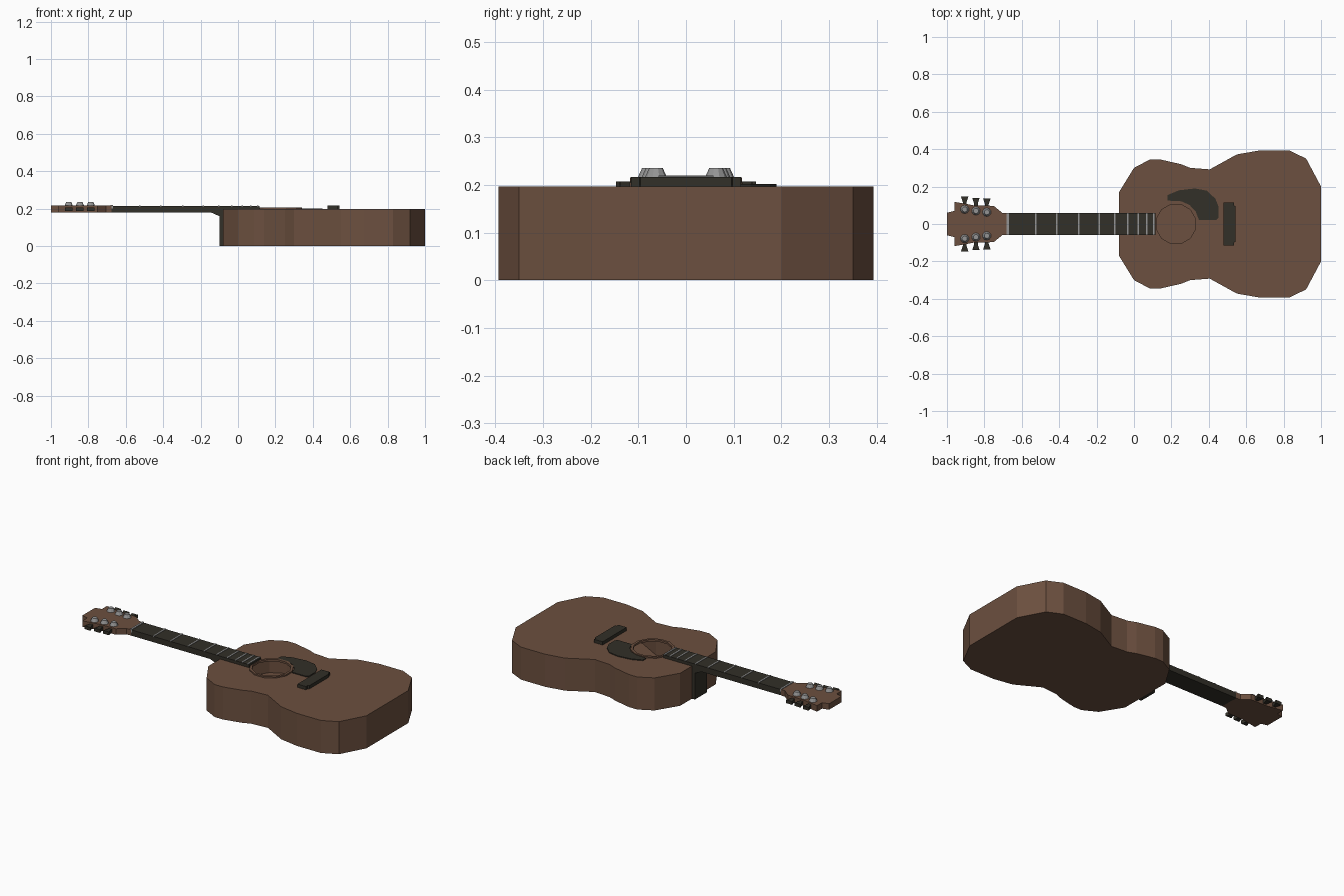
import bpy, bmesh, math
from mathutils import Matrix

if "Cube" in bpy.data.objects:
    bpy.data.objects.remove(bpy.data.objects["Cube"])


def material(name, rgb):
    m = bpy.data.materials.new(name)
    m.diffuse_color = (*rgb, 1)
    m.use_nodes = True
    m.node_tree.nodes["Principled BSDF"].inputs["Base Color"].default_value = m.diffuse_color
    return m


WOOD = material("brown_wood", (0.15, 0.08, 0.05))
DARK = material("dark_wood", (0.032, 0.029, 0.021))
METAL = material("metal", (0.3, 0.3, 0.3))


def finish(name, bm, mat):
    bmesh.ops.recalc_face_normals(bm, faces=bm.faces)
    me = bpy.data.meshes.new(name)
    bm.to_mesh(me)
    bm.free()
    me.materials.append(mat)
    ob = bpy.data.objects.new(name, me)
    bpy.context.collection.objects.link(ob)
    return ob


def prism(name, pts, z0, z1, mat):
    """Extrude an xy outline between two heights."""
    bm = bmesh.new()
    f = bm.faces.new([bm.verts.new((x, y, z0)) for x, y in pts])
    r = bmesh.ops.extrude_face_region(bm, geom=[f])
    bmesh.ops.translate(bm, vec=(0, 0, z1 - z0),
                        verts=[v for v in r["geom"] if isinstance(v, bmesh.types.BMVert)])
    return finish(name, bm, mat)


def box(name, x0, x1, y0, y1, z0, z1, mat):
    return prism(name, [(x0, y0), (x1, y0), (x1, y1), (x0, y1)], z0, z1, mat)


def mirrored(half):
    return half + [(x, -y) for x, y in reversed(half)]


def circle(r, n=12):
    return [(HOLE_X + r * math.cos(2 * math.pi * (i + .5) / n),
             r * math.sin(2 * math.pi * (i + .5) / n)) for i in range(n)]


HOLE_X, TOP, BOARD = 0.224, 0.197, 0.215

# Hollow body shell with an open sound hole in the top
outline = mirrored([(-.08, .17), (0, .30), (.085, .345), (.14, .345), (.25, .32), (.30, .30),
                    (.405, .292), (.55, .372), (.67, .393), (.83, .393), (.92, .35), (1, .2)])
bm = bmesh.new()
low = [bm.verts.new((x, y, 0)) for x, y in outline]
high = [bm.verts.new((x, y, TOP)) for x, y in outline]
bm.faces.new(low)
n = len(outline)
for i in range(n):
    j = (i + 1) % n
    bm.faces.new((low[i], low[j], high[j], high[i]))
hole = [bm.verts.new((x, y, TOP)) for x, y in circle(.108)]
edges = [bm.edges.get((high[i], high[(i + 1) % n])) for i in range(n)]
edges += [bm.edges.new((hole[i], hole[(i + 1) % len(hole)])) for i in range(len(hole))]
fill = bmesh.ops.triangle_fill(bm, use_beauty=True, use_dissolve=False, edges=edges)
inside = [f for f in fill["geom"] if isinstance(f, bmesh.types.BMFace)
          and all(v in hole for v in f.verts)]
bmesh.ops.delete(bm, geom=inside, context='FACES_ONLY')
finish("body", bm, WOOD)

# Sound hole ring
bm = bmesh.new()
loops = [[bm.verts.new((x, y, z)) for x, y in circle(r)]
         for r, z in ((.108, TOP - .004), (.108, .205), (.123, .205), (.123, TOP - .004))]
for k in range(4):
    a, b = loops[k], loops[(k + 1) % 4]
    for i in range(12):
        j = (i + 1) % 12
        bm.faces.new((a[i], a[j], b[j], b[i]))
finish("sound_hole_ring", bm, WOOD)

# Pickguard hugging the ring
arc = [(HOLE_X + .125 * math.cos(math.radians(a)), .125 * math.sin(math.radians(a)))
       for a in (10, 32, 54, 76, 98)]
prism("pickguard", [(.18, .125), (.18, .155), (.24, .18), (.325, .19), (.39, .178), (.435, .135),
                    (.452, .093), (.452, .035), (.44, .022)] + arc, TOP - .001, .202, DARK)

# Bridge
prism("bridge", mirrored([(.478, .115), (.535, .115), (.535, .098), (.544, .095)])
      , TOP - .001, BOARD + .002, DARK)

# Neck with heel: side profile extruded across y, over-body part is the fingerboard
profile = [(-.68, .18), (-.145, .18), (-.1, .16), (-.1, 0), (-.079, 0), (-.079, TOP),
           (.115, TOP), (.115, BOARD), (-.68, BOARD)]
neck = prism("neck", profile, -.058, .058, DARK)
neck.data.transform(Matrix.Rotation(math.pi / 2, 4, 'X'))

# Nut and frets
box("nut", -.681, -.669, -.058, .058, .2, BOARD + .005, METAL)
for x in (-.525, -.412, -.295, -.187, -.103, -.033, .022, .068, .105):
    box("fret", x - .004, x + .004, -.058, .058, BOARD - .003, BOARD + .003, METAL)

# Headstock
prism("headstock", mirrored([(-1, .06), (-.96, .07), (-.96, .118), (-.9, .108), (-.86, .1),
                             (-.75, .097), (-.705, .06), (-.677, .058)]), .18, .216, WOOD)

# Tuning posts and flared keys on both sides
for x, y, tip in ((-.905, .078, .147), (-.845, .07, .14), (-.787, .063, .137)):
    for s in (1, -1):
        bm = bmesh.new()
        bmesh.ops.create_cone(bm, cap_ends=True, segments=10, radius1=.024, radius2=.014,
                              depth=.022, matrix=Matrix.Translation((x, s * y, .225)))
        finish("tuning_post", bm, METAL)
        prism("tuning_key", [(x - .01, s * .09), (x + .01, s * .09), (x + .01, s * (tip - .03)),
                             (x + .02, s * tip), (x - .02, s * tip), (x - .01, s * (tip - .03))],
              .187, .207, DARK)
